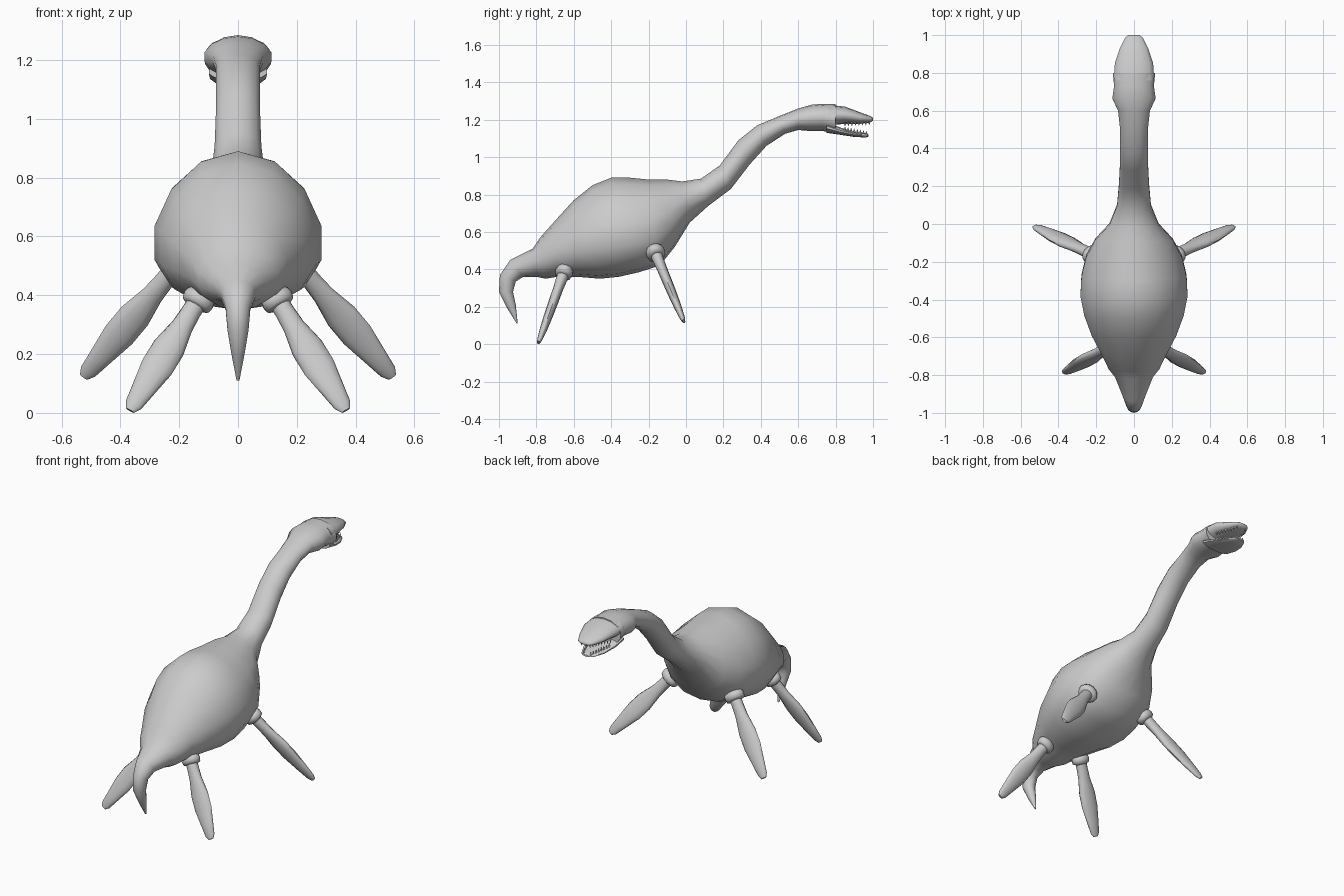
import bpy
import bmesh
from math import cos, sin, pi, radians
from mathutils import Vector

cube = bpy.data.objects.get("Cube")
if cube:
    bpy.data.objects.remove(cube, do_unlink=True)

# Single skin colour
skin = bpy.data.materials.new("grey_skin")
skin.use_nodes = True
GREY = (0.6, 0.6, 0.6, 1)
skin.diffuse_color = GREY
skin.node_tree.nodes["Principled BSDF"].inputs["Base Color"].default_value = GREY


def finish(name, bm, angle=60):
    """Turn a bmesh into a smooth shaded object."""
    bmesh.ops.recalc_face_normals(bm, faces=bm.faces[:])
    mesh = bpy.data.meshes.new(name)
    bm.to_mesh(mesh)
    bm.free()
    mesh.materials.append(skin)
    obj = bpy.data.objects.new(name, mesh)
    bpy.context.collection.objects.link(obj)
    bpy.ops.object.select_all(action='DESELECT')
    obj.select_set(True)
    bpy.context.view_layer.objects.active = obj
    bpy.ops.object.shade_smooth_by_angle(angle=radians(angle))
    return obj


def loft(name, rings, sides):
    """Skin closed rings given as (centre, up half axis, side half axis, sag)."""
    bm = bmesh.new()
    loops = []
    for centre, up, side, sag in rings:
        loop = []
        for i in range(sides):
            a = 2 * pi * i / sides
            drop = Vector((0, 0, -sag * sin(a) ** 2))
            loop.append(bm.verts.new(centre + up * cos(a) + side * sin(a) + drop))
        loops.append(loop)
    for low, high in zip(loops, loops[1:]):
        for i in range(sides):
            j = (i + 1) % sides
            bm.faces.new((low[i], low[j], high[j], high[i]))
    bm.faces.new(loops[0])
    bm.faces.new(loops[-1])
    return finish(name, bm)


def profile_loft(name, rows, sides=14):
    """Loft rows of (top y, top z, bottom y, bottom z, half width)."""
    rings = []
    for ty, tz, by, bz, half in rows:
        top, bottom = Vector((0, ty, tz)), Vector((0, by, bz))
        sag = 0.3 * max(0, half - 0.12)
        rings.append(((top + bottom) / 2, (top - bottom) / 2, Vector((half * 1.02, 0, 0)), sag))
    return loft(name, rings, sides)


# Tail, trunk, neck and back of the head in one skin
profile_loft("body", [
    (-.905, .11, -.9, .112, .005),
    (-.955, .19, -.91, .21, .022),
    (-1, .28, -.925, .28, .036),
    (-.995, .37, -.91, .335, .042),
    (-.94, .45, -.87, .36, .06),
    (-.82, .51, -.8, .36, .1),
    (-.78, .57, -.75, .35, .135),
    (-.7, .66, -.69, .36, .17),
    (-.6, .77, -.58, .36, .225),
    (-.5, .85, -.46, .35, .265),
    (-.4, .89, -.36, .36, .285),
    (-.3, .89, -.25, .385, .28),
    (-.2, .88, -.14, .42, .255),
    (-.1, .88, -.06, .52, .205),
    (-.02, .87, .02, .65, .13),
    (.08, .885, .12, .74, .09),
    (.18, .955, .24, .83, .08),
    (.28, 1.09, .34, .96, .075),
    (.38, 1.17, .43, 1.06, .075),
    (.5, 1.22, .53, 1.125, .075),
    (.6, 1.26, .6, 1.145, .085),
    (.67, 1.28, .66, 1.14, .115),
    (.73, 1.285, .73, 1.14, .106),
    (.8, 1.283, .8, 1.125, .113),
])

# Open jaws
profile_loft("upper_jaw", [
    (.76, 1.28, .76, 1.17, .108),
    (.85, 1.27, .85, 1.178, .102),
    (.93, 1.24, .93, 1.178, .076),
    (.985, 1.22, .985, 1.185, .048),
    (1, 1.21, 1, 1.195, .03),
])
profile_loft("lower_jaw", [
    (.75, 1.19, .75, 1.13, .1),
    (.82, 1.16, .82, 1.12, .095),
    (.9, 1.135, .9, 1.108, .072),
    (.96, 1.128, .96, 1.105, .042),
    (.975, 1.12, .975, 1.11, .025),
])


# Rows of small pointed teeth along both jaws
def teeth(name, start, end, direction, count=8):
    bm = bmesh.new()
    for side in (1, -1):
        for i in range(count):
            x, y, z = Vector(start).lerp(Vector(end), i / (count - 1))
            base = [bm.verts.new((side * x + dx, y + dy, z - direction * .006))
                    for dx, dy in ((.006, 0), (0, .008), (-.006, 0), (0, -.008))]
            tip = bm.verts.new((side * x, y, z + direction * .017))
            bm.faces.new(base)
            for k in range(4):
                bm.faces.new((base[k], base[(k + 1) % 4], tip))
    finish(name, bm, 20)


teeth("upper_teeth", (.078, .85, 1.18), (.03, .98, 1.187), -1)
teeth("lower_teeth", (.07, .85, 1.147), (.024, .965, 1.125), 1)


# Paddle flippers, each with a fleshy cuff at the joint
def flipper(name, root, tip, cuff_radius):
    axis = tip - root
    along = axis.normalized()
    across = (Vector((1, 0, 0)) - along * along.x).normalized()
    thick = along.cross(across)
    shape = [(-.15, .036, .034), (.08, .034, .03), (.22, .038, .027),
             (.42, .056, .026), (.6, .056, .024), (.8, .041, .02),
             (.95, .03, .014), (1, .016, .008)]
    loft(name, [(root + axis * t, thick * h, across * w, 0) for t, w, h in shape], 12)
    cuff = [(-.04, .7), (-.03, 1), (-.012, 1.08), (.008, 1), (.016, .65)]
    loft(name + "_cuff", [(root + along * d, thick * cuff_radius * r * .85,
                           across * cuff_radius * r, 0) for d, r in cuff], 14)


for label, s in (("left", 1), ("right", -1)):
    flipper("front_flipper_" + label, Vector((s * .225, -.16, .48)),
            Vector((s * .525, -.012, .122)), .056)
    flipper("rear_flipper_" + label, Vector((s * .14, -.655, .375)),
            Vector((s * .367, -.788, .008)), .052)
